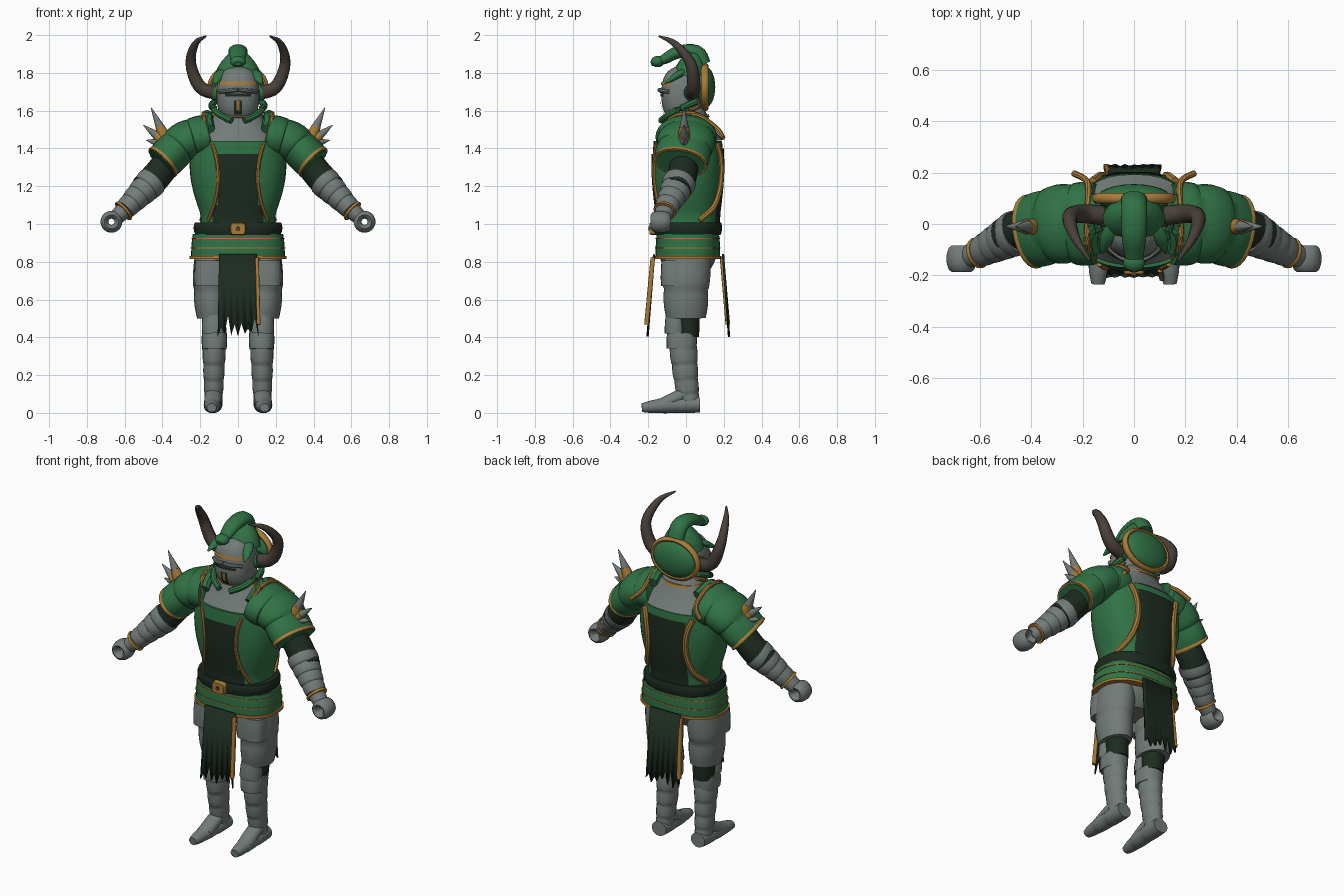
import bpy, bmesh, math, random
from mathutils import Vector, Matrix

if "Cube" in bpy.data.objects:
    bpy.data.objects.remove(bpy.data.objects["Cube"])

random.seed(4)
ACROSS, FORWARD, UP = Vector((1, 0, 0)), Vector((0, 1, 0)), Vector((0, 0, 1))
SKEW = Vector((.3, .9, .4))
BOXY = 2.4


def material(name, red, green, blue):
    mat = bpy.data.materials.new(name)
    mat.use_nodes = True
    mat.diffuse_color = (red, green, blue, 1)
    mat.node_tree.nodes["Principled BSDF"].inputs["Base Color"].default_value = mat.diffuse_color
    return mat


STEEL = material("steel grey", .17, .2, .19)
GREEN = material("cloth green", .03, .17, .06)
DARK = material("dark green black", .012, .024, .014)
GOLD = material("old gold", .4, .2, .04)
HORN = material("horn brown", .065, .05, .04)


def finish(name, bm, color, mirror=False):
    mesh = bpy.data.meshes.new(name)
    bm.to_mesh(mesh)
    bm.free()
    mesh.materials.append(color)
    part = bpy.data.objects.new(name, mesh)
    bpy.context.collection.objects.link(part)
    if mirror:
        part.modifiers.new("mirror", "MIRROR").use_mirror_merge = False
    bpy.ops.object.select_all(action="DESELECT")
    bpy.context.view_layer.objects.active = part
    part.select_set(True)
    bpy.ops.object.shade_smooth_by_angle(angle=math.radians(40))


def loft(name, rings, color, mirror, square, sides):
    """Closed skin over rings, each a centre and two radius vectors."""
    bm = bmesh.new()
    loops = []
    for centre, u, v in rings:
        loop = []
        for k in range(sides):
            turn = math.tau * k / sides
            c, s = (math.copysign(abs(q) ** (2 / square), q) for q in (math.cos(turn), math.sin(turn)))
            loop.append(bm.verts.new(centre + u * c + v * s))
        loops.append(loop)
    for low, high in zip(loops, loops[1:]):
        for k in range(sides):
            bm.faces.new((low[k - 1], low[k], high[k], high[k - 1]))
    bm.faces.new(loops[0])
    bm.faces.new(loops[-1])
    bmesh.ops.recalc_face_normals(bm, faces=bm.faces)
    finish(name, bm, color, mirror)


def along(points, f):
    """Point on a smooth curve through the given points."""
    p = [Vector(q) for q in points]
    p = [2 * p[0] - p[1], *p, 2 * p[-1] - p[-2]]
    spans = len(points) - 1
    i = max(0, min(int(f * spans), spans - 1))
    t = f * spans - i
    a, b, c, d = p[i:i + 4]
    return b + ((c - a) * t + (2 * a - 5 * b + 4 * c - d) * t ** 2 + (3 * b - a - 3 * c + d) * t ** 3) / 2


def sweep(name, points, color, size, end=None, depth=1, bands=1, swell=.06, ease=1, wide=ACROSS, square=2, sides=20,
          paired=True):
    """Tapered sweep, optionally split into overlapping bands; mirrored if paired and starting off centre."""
    end = size if end is None else end
    smooth = 4 * max(1, len(points) - 1) if bands == 1 else 5
    rings = []
    for band in range(bands):
        for j in range(smooth + 1):
            f = (band + .02 + .96 * j / smooth) / bands
            tangent = (along(points, f + .01) - along(points, f - .01)).normalized()
            u = (wide - tangent * wide.dot(tangent)).normalized()
            radius = (size + (end - size) * f ** ease) * (1 + swell * math.sin(2.5 * j / smooth))
            rings.append((along(points, f), u * radius, tangent.cross(u) * radius * depth))
    loft(name, rings, color, paired and points[0][0] > 0, square, sides)


def cord(name, points, color, size):
    sweep(name, points, color, size, wide=SKEW, sides=8)


def hoop(name, centre, width, height, color, size, depth):
    x, y, z = centre
    turns = [math.tau * k / 12 for k in range(14)]
    points = [(x + width * math.sin(a), y, z + height * math.cos(a)) for a in turns]
    sweep(name, points, color, size, depth=depth, swell=0, wide=FORWARD, sides=10)


def ball(name, centre, size, color):
    bm = bmesh.new()
    place = Matrix.Translation(centre) @ Matrix.Diagonal((*size, 1))
    bmesh.ops.create_uvsphere(bm, u_segments=24, v_segments=14, radius=1, matrix=place)
    finish(name, bm, color)


# Upright skins: each rule gives middle depth, half width and half depth at a height
def torso(z):
    chest = max(0, math.sin(6 * (z - 1.05)))
    return .01, .198 + .058 * chest, .165 + .022 * chest


def helmet(z):
    dome = max(0, 1 - abs((z - 1.685) / .15) ** 2.5) ** .4
    return -.02, .113 * dome, .11 * dome


def shell(name, rule, bottom, top, color):
    rings = []
    for j in range(25):
        z = bottom + (top - bottom) * j / 24
        y, width, depth = rule(z)
        rings.append((Vector((0, y, z)), ACROSS * width, FORWARD * depth))
    loft(name, rings, color, False, BOXY, 44)


def on_skin(rule, x, z, side, lift):
    y, width, depth = rule(z)
    bulge = max(0, 1 - abs(x / width) ** BOXY) ** (1 / BOXY)
    return Vector((x, y + side * (depth * bulge + lift), z))


def panel(name, rule, bottom, top, half, side, color, lift=.006, cells=12):
    bm = bmesh.new()
    grid = [[bm.verts.new(on_skin(rule, half * (2 * i / cells - 1), bottom + (top - bottom) * j / cells, side, lift))
             for i in range(cells + 1)] for j in range(cells + 1)]
    for low, high in zip(grid, grid[1:]):
        for i in range(cells):
            bm.faces.new((low[i], low[i + 1], high[i + 1], high[i])[::-side])
    finish(name, bm, color)


# Legs
sweep("thigh_plate", [(.135, .01, .84), (.142, 0, .66), (.135, 0, .5)], STEEL, size=.093, end=.078, depth=1.28, bands=2, ease=3)
sweep("thigh_front_plate", [(.145, -.06, .81), (.145, -.06, .67)], STEEL, size=.082, depth=.85, square=3)
sweep("knee_padding", [(.13, .01, .54), (.125, .01, .4)], DARK, size=.062, end=.056)
sweep("knee_guard", [(.13, -.055, .52), (.125, -.055, .42)], STEEL, size=.058, end=.062, depth=.9)
sweep("knee_cuff", [(.125, -.02, .425), (.125, -.025, .335)], STEEL, size=.066, end=.062, depth=1.2, square=BOXY)
sweep("greave", [(.126, -.015, .35), (.128, 0, .18), (.13, .02, .03)], STEEL, size=.06, end=.043, depth=1.2, bands=4)
sweep("instep", [(.13, .01, .11), (.135, -.13, .04)], STEEL, size=.043, depth=.8)
sweep("shoe", [(.13, .075, .045), (.135, -.1, .04), (.14, -.235, .027)], STEEL, size=.047, end=.024, depth=.9, bands=3, ease=3)

# Hips, skirt and belt
sweep("pelvis", [(0, .01, .72), (0, .01, .86)], STEEL, size=.1, end=.22, depth=.7, ease=.5)
sweep("skirt", [(0, .01, .82), (0, .01, .95)], GREEN, size=.248, end=.236, depth=.69, swell=.02, square=BOXY, sides=40)
for low, thickness, half in ((.815, .016, .258), (.87, .005, .252), (.92, .005, .247)):
    sweep("skirt_trim", [(0, .01, low), (0, .01, low + thickness)], GOLD, half, depth=.69, swell=0, square=BOXY, sides=40)
sweep("belt", [(0, .01, .94), (0, .01, 1.01)], DARK, size=.225, end=.22, depth=.77, square=BOXY, sides=40)
sweep("buckle", [(0, -.16, .975), (0, -.195, .975)], GOLD, size=.042, end=.036, depth=.8, square=5)
sweep("buckle_centre", [(0, -.19, .975), (0, -.2, .975)], HORN, size=.01, square=4)

# Torso with cloth panels and curved trims
shell("torso", torso, .96, 1.44, GREEN)
sweep("gorget", [(0, .015, 1.435), (0, .01, 1.62)], STEEL, size=.228, end=.1, depth=.8, ease=.8, swell=0, square=BOXY, sides=32)
sweep("collar_trim", [(0, .01, 1.565), (0, .01, 1.58)], GOLD, size=.135, end=.13, depth=.85, swell=0, sides=32)
for side, label, half, top, flare, thick in ((-1, "front", .105, 1.37, 1, .01), (1, "back", .125, 1.4, 1.2, .016)):
    panel(label + "_panel", torso, 1, top, half, side, DARK)
    heights = [1.01 + .07 * k for k in range(7)]
    edge = [on_skin(torso, half + flare * (z - 1.25) ** 2, z, side, thick / 3) for z in heights]
    cord(label + "_panel_trim", edge, GOLD, thick)
panel("waist_panel", torso, 1, 1.1, .135, -1, DARK, lift=.005)


# Torn cloth flaps, each with one trimmed edge
def flap(label, top, bottom, trimmed):
    bm = bmesh.new()
    columns = []
    for i in range(13):
        f = i / 6 - 1
        fall = 1 - random.uniform(.05, .2) * (i % 2) - random.uniform(0, .1)
        columns.append([bm.verts.new((f * (.1 + .008 * g), top + (bottom - top) * g, .84 - .44 * g)) for g in (0, fall)])
    for a, b in zip(columns, columns[1:]):
        bm.faces.new((a[0], a[1], b[1], b[0]))
    finish(label + "_flap", bm, DARK)
    bpy.context.object.modifiers.new("thickness", "SOLIDIFY").thickness = .012
    edge = [(trimmed * .1, top, .83), (trimmed * .109, bottom, .46)]
    sweep(label + "_flap_trim", edge, GOLD, size=.01, depth=1.2, swell=0, square=4, paired=False)


flap("front", -.175, -.21, 1)
flap("back", .19, .222, -1)

# Arms
ELBOW, WRIST, HAND = (.45, -.03, 1.23), (.6, -.11, 1.075), (.67, -.135, 1.012)
sweep("upper_arm", [(.33, 0, 1.38), (.43, -.02, 1.255), (.5, -.05, 1.18)], DARK, size=.074, wide=FORWARD)
sweep("forearm_bands", [ELBOW, WRIST], STEEL, size=.088, end=.056, depth=.92, bands=4, wide=FORWARD)
sweep("wrist_trim", [WRIST, along([WRIST, HAND], .15)], GOLD, size=.058, wide=FORWARD)
sweep("wrist", [WRIST, along([WRIST, HAND], .65)], STEEL, size=.05, end=.042, depth=.9, wide=FORWARD)
hoop("fist", HAND, .037, .037, STEEL, size=.052, depth=.42)

# Shoulder armour
CAP = [(.15, 0, 1.47), (.28, 0, 1.435), (.4, -.03, 1.325)]
sweep("pauldron", CAP, GREEN, size=.158, end=.135, depth=.7, bands=3, wide=FORWARD, sides=28)
sweep("pauldron_rim", [along(CAP, .95), along(CAP, 1.01)], GOLD, size=.142, depth=.7, swell=.03, wide=FORWARD, sides=28)
sweep("pauldron_lining", [along(CAP, .95), along(CAP, 1.025)], GREEN, size=.132, depth=.68, swell=0, wide=FORWARD, sides=28)
cord("pauldron_inner_trim", [(.15, -.15, 1.42), (.18, -.08, 1.56), (.18, .05, 1.58), (.18, .16, 1.51), (.24, .2, 1.45)], GOLD, .012)
cord("collar_wing", [(.15, -.11, 1.5), (.165, 0, 1.575), (.15, .11, 1.54)], GREEN, .028)

# Shoulder spikes fan out from one root
for k in range(3):
    angle = .2 + .47 * k
    root = Vector((.37, -.01, 1.42))
    tip = root + Vector((math.cos(angle), 0, math.sin(angle))) * (.12 + .05 * k)
    sweep("spike_socket", [root, root.lerp(tip, .5)], GOLD, size=.036, end=.024, wide=FORWARD, sides=10)
    sweep("spike", [root.lerp(tip, .4), tip], STEEL, size=.027, end=.001, wide=FORWARD, sides=10)

# Helmet
shell("helmet", helmet, 1.55, 1.83, STEEL)
panel("eye_slit", helmet, 1.675, 1.69, .07, -1, DARK)
panel("breath_slit", helmet, 1.58, 1.655, .02, -1, DARK)
panel("nose_strip", helmet, 1.6, 1.65, .008, -1, GOLD, lift=.009)
panel("brow_band", helmet, 1.735, 1.755, .1, -1, GOLD)
cord("visor_ridge", [(.1, -.09, 1.7), (.05, -.13, 1.705), (0, -.14, 1.71)], STEEL, .011)
cord("jaw_strap", [(.12, .06, 1.65), (.14, 0, 1.625), (.1, -.09, 1.58), (.03, -.135, 1.545)], GREEN, .017)
cord("jaw_trim", [(.12, .07, 1.62), (.13, 0, 1.595), (.05, -.1, 1.54)], GOLD, .01)

# Hood, crest and horns
ball("hood_back", (0, .1, 1.725), (.145, .055, .11), GREEN)
hoop("hood_rim", (0, .1, 1.725), .148, .112, GOLD, size=.02, depth=.75)
sweep("hood_crown", [(0, .02, 1.775), (0, .05, 1.935)], GREEN, size=.122, end=.015, depth=.75, ease=1.6)
sweep("crest", [(0, .1, 1.84), (0, .06, 1.91), (0, -.04, 1.91), (0, -.12, 1.87), (0, -.19, 1.845)], GREEN,
      size=.05, end=.014, depth=.7, ease=3)
ball("crest_tip", (0, -.15, 1.86), (.042, .036, .03), GREEN)
sweep("hood_leaf", [(.06, 0, 1.81), (.1, -.05, 1.785), (.125, -.115, 1.74)], GREEN, size=.032, end=.003, depth=.6, ease=3)
sweep("horn_socket", [(.09, .03, 1.69), (.125, .035, 1.7)], GREEN, size=.042, wide=FORWARD)
sweep("horn", [(.1, .03, 1.69), (.2, .04, 1.725), (.25, .025, 1.85), (.225, -.06, 1.955), (.165, -.15, 1.997)],
      HORN, size=.038, end=.003, ease=1.8, wide=FORWARD, sides=10)
